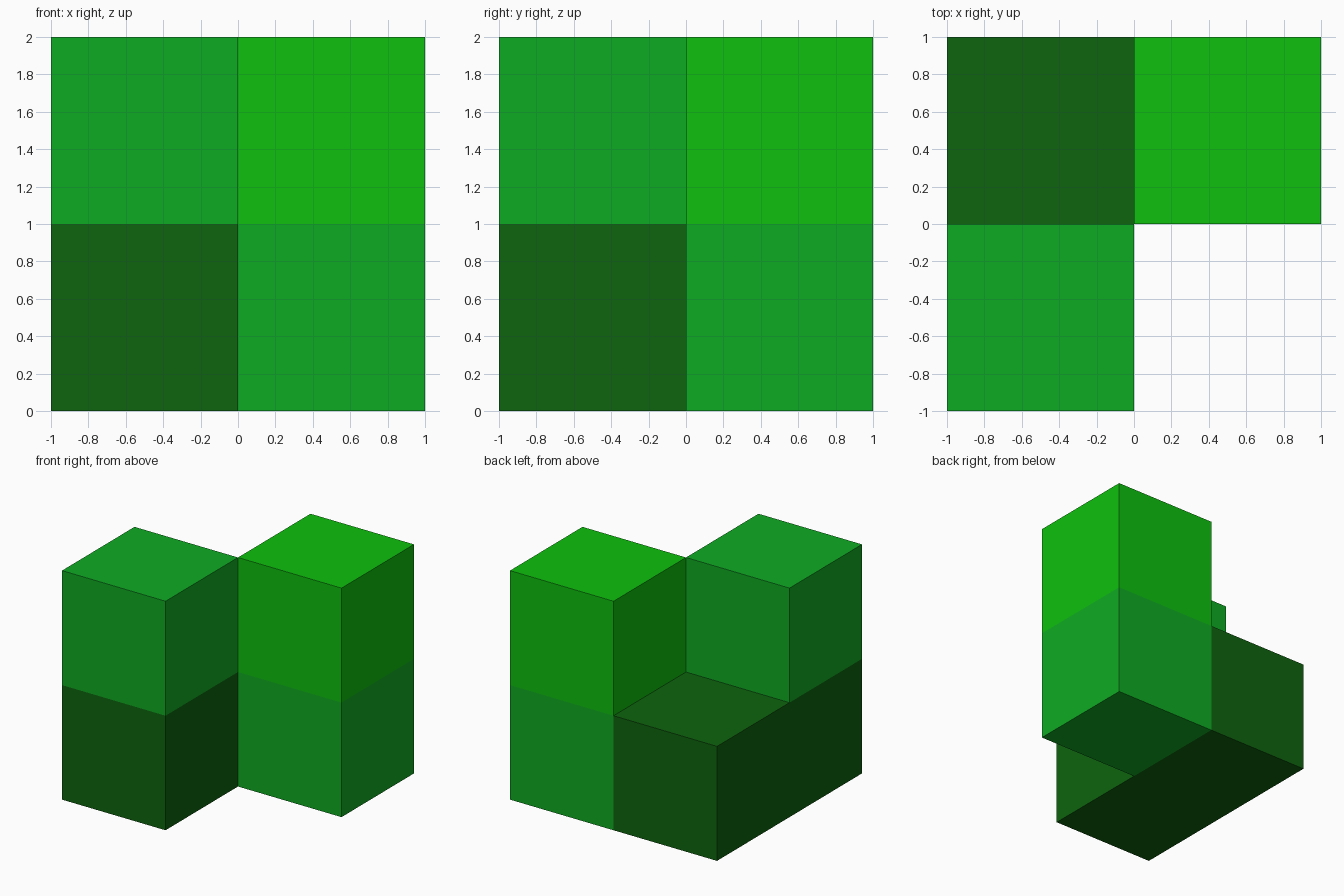
import bpy, bmesh
from mathutils import Vector

if "Cube" in bpy.data.objects:
    bpy.data.objects.remove(bpy.data.objects["Cube"])


def material(name, rgb):
    m = bpy.data.materials.new(name)
    m.diffuse_color = (*rgb, 1.0)
    m.use_nodes = True
    m.node_tree.nodes["Principled BSDF"].inputs["Base Color"].default_value = m.diffuse_color
    return m


dark = material("dark_green", (0.0044, 0.127, 0.0044))
mid = material("medium_green", (0.0048, 0.407, 0.0168))
bright = material("bright_green", (0.0044, 0.527, 0.0044))

# Each part: name, material, centres of its unit cubes
PARTS = [
    ("base_bar", dark, [(-.5, -.5, .5), (-.5, .5, .5)]),
    ("front_left_block", mid, [(-.5, -.5, 1.5)]),
    ("column_lower_block", mid, [(.5, .5, .5)]),
    ("column_upper_block", bright, [(.5, .5, 1.5)]),
]
filled = {c for _, _, cells in PARTS for c in cells}


def build(name, mat, cells):
    bm = bmesh.new()
    for cell in cells:
        centre = Vector(cell)
        verts = bmesh.ops.create_cube(bm, size=1.0)["verts"]
        bmesh.ops.translate(bm, verts=verts, vec=centre)
        bm.normal_update()
        # Drop the faces hidden against a neighbouring cube
        faces = {f for v in verts for f in v.link_faces}
        hidden = [f for f in faces
                  if tuple(round(a, 2) for a in centre + f.normal) in filled]
        bmesh.ops.delete(bm, geom=hidden, context='FACES')
    # Weld cubes of one part and merge their coplanar faces
    bmesh.ops.remove_doubles(bm, verts=bm.verts, dist=0.001)
    bmesh.ops.dissolve_limit(bm, angle_limit=0.01, verts=bm.verts, edges=bm.edges)
    mesh = bpy.data.meshes.new(name)
    bm.to_mesh(mesh)
    bm.free()
    mesh.materials.append(mat)
    bpy.context.collection.objects.link(bpy.data.objects.new(name, mesh))


for part in PARTS:
    build(*part)
